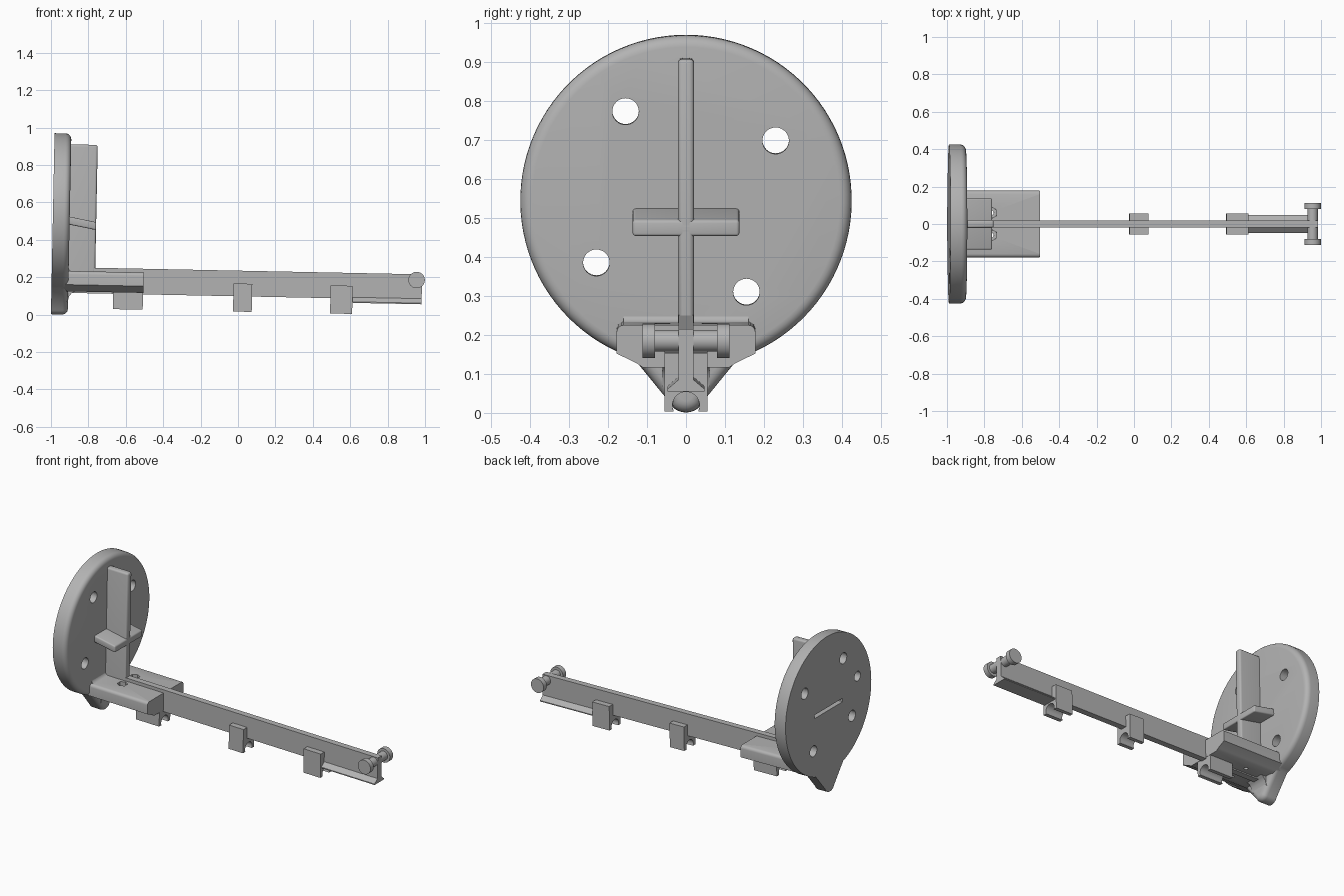
import bpy, bmesh, math
from mathutils import Matrix, Vector

if "Cube" in bpy.data.objects:
    bpy.data.objects.remove(bpy.data.objects["Cube"])

TILT = Matrix.Rotation(math.radians(1.15), 4, 'Y')   # whole part leans slightly
grey = bpy.data.materials.new("plain_grey")
grey.diffuse_color = (0.45, 0.45, 0.45, 1)
grey.use_nodes = True
grey.node_tree.nodes["Principled BSDF"].inputs["Base Color"].default_value = grey.diffuse_color


def add(name, bm, smooth=True):
    bmesh.ops.recalc_face_normals(bm, faces=bm.faces)
    me = bpy.data.meshes.new(name)
    bm.to_mesh(me)
    bm.free()
    me.materials.append(grey)
    ob = bpy.data.objects.new(name, me)
    bpy.context.collection.objects.link(ob)
    ob.matrix_world = TILT
    if smooth:
        bpy.ops.object.select_all(action='DESELECT')
        ob.select_set(True)
        bpy.context.view_layer.objects.active = ob
        bpy.ops.object.shade_smooth_by_angle(angle=math.radians(35))
    return ob


def prism(pts, a, b, axis='X'):
    """Extrude a (y,z) outline along X, or an (x,z) outline along Y."""
    bm = bmesh.new()
    put = (lambda p, t: (t, p[0], p[1])) if axis == 'X' else (lambda p, t: (p[0], t, p[1]))
    lo = [bm.verts.new(put(p, a)) for p in pts]
    hi = [bm.verts.new(put(p, b)) for p in pts]
    n = len(pts)
    bm.faces.new(lo)
    bm.faces.new(hi)
    for i in range(n):
        bm.faces.new((lo[i], lo[(i + 1) % n], hi[(i + 1) % n], hi[i]))
    bmesh.ops.recalc_face_normals(bm, faces=bm.faces)
    return bm


def bevel(bm, width, seg, rule):
    es = [e for e in bm.edges if rule(e)]
    bmesh.ops.bevel(bm, geom=es, offset=width, segments=seg, profile=0.5, affect='EDGES')
    return bm


def rect(a0, a1, b0, b1):
    return [(a0, b0), (a1, b0), (a1, b1), (a0, b1)]


def cyl(bm, r, depth, centre, axis, seg=32):
    rot = {'X': Matrix.Rotation(math.pi / 2, 4, 'Y'),
           'Y': Matrix.Rotation(math.pi / 2, 4, 'X'), 'Z': Matrix()}[axis]
    bmesh.ops.create_cone(bm, cap_ends=True, segments=seg, radius1=r, radius2=r,
                          depth=depth, matrix=Matrix.Translation(centre) @ rot)


def cut(ob, bm, name):
    c = add(name, bm, False)
    c.hide_render = True
    c.hide_viewport = True
    m = ob.modifiers.new("cut", 'BOOLEAN')
    m.object = c
    m.operation = 'DIFFERENCE'
    m.solver = 'EXACT'


# Round end plate with a tapered lower tab
R, CZ = 0.425, 0.525
a0 = math.asin(0.135 / R)
outline = [(R * math.sin(t), CZ - R * math.cos(t))
           for t in [a0 + (2 * math.pi - 2 * a0) * i / 96 for i in range(97)]]
outline += [(0.045 * math.cos(t), 0.022 + 0.040 * math.sin(t))
            for t in [math.radians(200 + 140 * i / 10) for i in range(11)]]
bm = prism(outline, -1.0, -0.91)
bevel(bm, 0.03, 5, lambda e: all(v.co.x > -0.95 for v in e.verts))
plate = add("end_plate", bm)

# Four bolt holes, one blind hole and a shallow slot in the back
bm = bmesh.new()
for y, z in ((-0.155, 0.755), (0.23, 0.68), (-0.23, 0.367), (0.155, 0.292)):
    cyl(bm, 0.034, 0.3, (-0.95, y, z), 'X')
cyl(bm, 0.03, 0.08, (-1.0, -0.29, 0.592), 'X')
bmesh.ops.create_cube(bm, size=1, matrix=Matrix.Translation((-1.0, 0, 0.50))
                      @ Matrix.Diagonal((0.06, 0.28, 0.022, 1)))
cut(plate, bm, "plate_hole_cutter")

# Upright rib, rounded on its outer and top edges
bm = prism(rect(-0.95, -0.768, 0.15, 0.892), -0.021, 0.021, 'Y')
bevel(bm, 0.012, 3, lambda e: all(v.co.x > -0.8 for v in e.verts)
      or all(v.co.z > 0.8 for v in e.verts))
add("upright_rib", bm)

# Sloping cross rib
bm = prism([(-0.95, 0.470), (-0.768, 0.437), (-0.768, 0.479), (-0.95, 0.513)], -0.137, 0.137, 'Y')
bevel(bm, 0.008, 3, lambda e: not all(v.co.x < -0.9 for v in e.verts))
add("cross_rib", bm)

# Small coved fillets where the ribs and bracket meet the plate
def cove(c, r, sx):
    arc = [(c[0] + sx * r * (1 - math.sin(t)), c[1] + r * (1 - math.cos(t)))
           for t in [math.pi / 2 * i / 6 for i in range(7)]]
    return [(c[0], c[1])] + arc


add("bracket_fillet", prism(cove((-0.912, 0.213), 0.025, 1), -0.16, 0.16, 'Y'))
add("tab_fillet", prism([(-0.95, 0.115), (-0.87, 0.115), (-0.875, 0.106), (-0.89, 0.098),
                         (-0.905, 0.08), (-0.912, 0.05), (-0.95, 0.05)], -0.06, 0.06, 'Y'))

# Bracket with slanted lower sides
half = [(0.11, 0.106), (0.128, 0.118), (0.178, 0.142), (0.178, 0.215)]
prof = half + [(-y, z) for y, z in reversed(half)]
bm = prism(prof, -0.95, -0.508)
bevel(bm, 0.018, 4, lambda e: all(v.co.z > 0.2 for v in e.verts)
      and abs(e.verts[0].co.y - e.verts[1].co.y) < 0.1)
bracket = add("bracket", bm)

# Hexagonal nut pockets and screw holes
bm = bmesh.new()
for s in (-1, 1):
    cyl(bm, 0.030, 0.10, (-0.765, s * 0.06, 0.215), 'Z', 6)
cut(bracket, bm, "nut_pocket_cutter")
bm = bmesh.new()
for s in (-1, 1):
    cyl(bm, 0.012, 0.3, (-0.765, s * 0.06, 0.15), 'Z', 16)
cut(bracket, bm, "screw_hole_cutter")

# Long arm and flared foot strip near its tip
add("arm", prism(rect(-0.019, 0.019, 0.098, 0.235), -0.93, 0.98))
add("foot_strip", prism([(-0.047, 0.075), (0.047, 0.075), (0.047, 0.081), (0.019, 0.105),
                         (-0.019, 0.105), (-0.047, 0.081)], 0.55, 0.98))

# Clips under the arm, each with a round groove open at the bottom
groove = [(0.035 * math.cos(t), 0.031 + 0.035 * math.sin(t))
          for t in [math.radians(-25 + 230 * i / 18) for i in range(19)]]
clip = [(0.055, 0.016), (0.055, 0.166), (-0.055, 0.166), (-0.055, 0.016)] + groove[::-1]
for name, x0, x1, top in (("inner", -0.67, -0.51, 0.14), ("middle", -0.027, 0.073, 0.166),
                          ("outer", 0.492, 0.61, 0.166)):
    add(name + "_clip", prism([(y, min(z, top)) for y, z in clip], x0, x1))

# Cross pin with a round head on each side
bm = bmesh.new()
cyl(bm, 0.028, 0.18, (0.951, 0, 0.204), 'Y')
for s in (-1, 1):
    cyl(bm, 0.044, 0.032, (0.951, s * 0.096, 0.204), 'Y')
add("cross_pin", bm)
